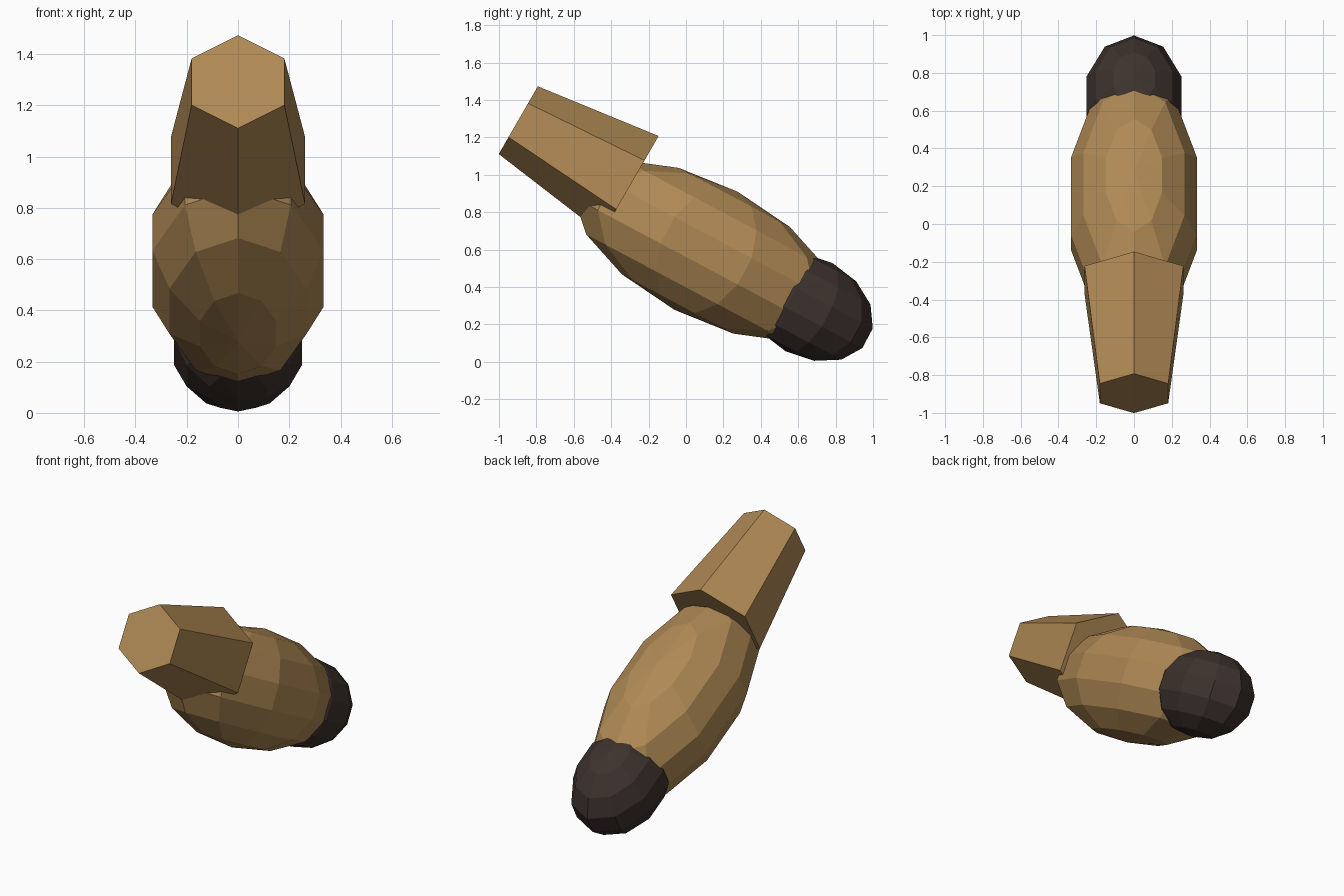
import bpy, bmesh
from math import radians
from mathutils import Matrix

if "Cube" in bpy.data.objects:
    bpy.data.objects.remove(bpy.data.objects["Cube"])


def material(name, color):
    m = bpy.data.materials.new(name)
    m.diffuse_color = (*color, 1)
    m.use_nodes = True
    m.node_tree.nodes["Principled BSDF"].inputs["Base Color"].default_value = m.diffuse_color
    return m


def finish(bm, name, mat, loc, tilt, scale=(1, 1, 1)):
    """Scale, tilt about x, and place a flat-shaded part."""
    bm.transform(Matrix.Diagonal((*scale, 1)))
    me = bpy.data.meshes.new(name)
    bm.to_mesh(me)
    bm.free()
    me.materials.append(mat)
    ob = bpy.data.objects.new(name, me)
    ob.location = loc
    ob.rotation_euler = (radians(tilt), 0, 0)
    bpy.context.collection.objects.link(ob)
    return ob


def ellipsoid(name, mat, loc, tilt, scale):
    bm = bmesh.new()
    bmesh.ops.create_uvsphere(bm, u_segments=10, v_segments=7, radius=1)
    finish(bm, name, mat, loc, tilt, scale)


tan = material("tan", (0.43, 0.25, 0.09))
dark = material("dark_brown", (0.046, 0.031, 0.026))

# Long rounded body and its dark rounded end, both tilted down to the back
ellipsoid("body", tan, (0, 0.107, 0.594), -28, (0.36, 0.777, 0.358))
ellipsoid("dark_end", dark, (0, 0.658, 0.292), -28, (0.27, 0.363, 0.267))

# Tapered six-sided block rising towards the front
bm = bmesh.new()
bmesh.ops.create_cone(bm, cap_ends=True, segments=6,
                      radius1=0.302, radius2=0.209, depth=0.692)
finish(bm, "tapered_block", tan, (0, -0.597, 1.119), 60)
